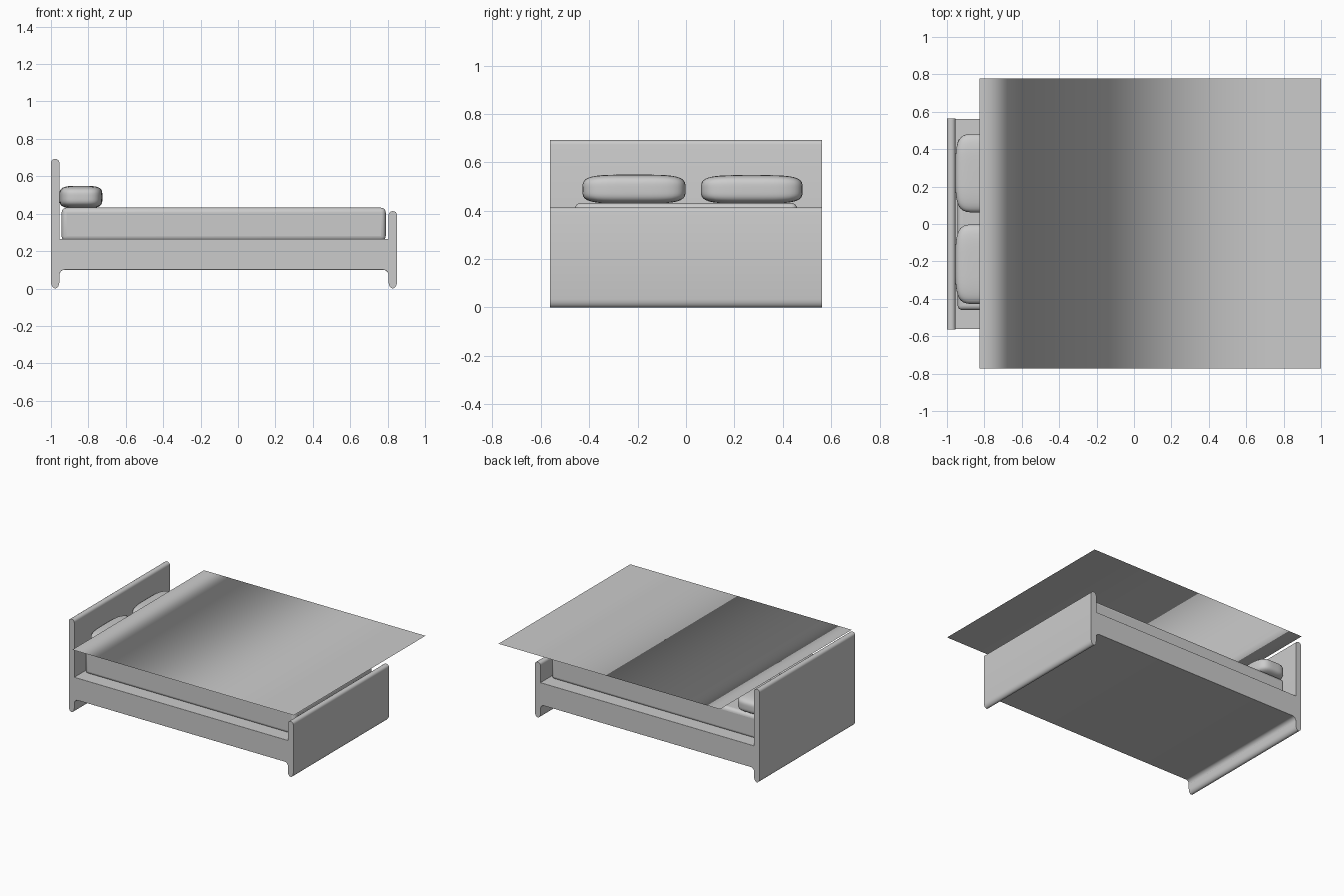
import bpy, bmesh, math
from mathutils import Vector

if "Cube" in bpy.data.objects:
    bpy.data.objects.remove(bpy.data.objects["Cube"])


def finish(name, bm, angle=35):
    bmesh.ops.recalc_face_normals(bm, faces=bm.faces)
    mesh = bpy.data.meshes.new(name)
    bm.to_mesh(mesh)
    bm.free()
    ob = bpy.data.objects.new(name, mesh)
    bpy.context.collection.objects.link(ob)
    bpy.ops.object.select_all(action='DESELECT')
    ob.select_set(True)
    bpy.context.view_layer.objects.active = ob
    bpy.ops.object.shade_smooth_by_angle(angle=math.radians(angle))
    return ob


def extrude_profile(name, pts, y0, y1):
    bm = bmesh.new()
    face = bm.faces.new([bm.verts.new((x, y0, z)) for x, z in pts])
    res = bmesh.ops.extrude_face_region(bm, geom=[face])
    verts = [v for v in res['geom'] if isinstance(v, bmesh.types.BMVert)]
    bmesh.ops.translate(bm, verts=verts, vec=(0, y1 - y0, 0))
    return finish(name, bm)


def arc(cx, cz, rx, rz, a0, a1, n=8):
    return [(cx + rx * math.cos(math.radians(a0 + (a1 - a0) * i / n)),
             cz + rz * math.sin(math.radians(a0 + (a1 - a0) * i / n))) for i in range(n + 1)]


def board(name, x0, x1, top):
    # Upright panel with rounded top and foot
    c, r = (x0 + x1) / 2, (x1 - x0) / 2
    pts = arc(c, top - 0.02, r, 0.02, 0, 180) + arc(c, 0.035, r, 0.035, 180, 360)
    return extrude_profile(name, pts, -0.563, 0.563)


def add_bevel(ob, width, segments):
    mod = ob.modifiers.new("rounding", 'BEVEL')
    mod.width, mod.segments = width, segments
    mod.limit_method = 'ANGLE'
    mod.angle_limit = math.radians(40)


def pillow(name, centre, half, p=4.0):
    # Subdivided cube pushed out to a soft superellipsoid
    bm = bmesh.new()
    bmesh.ops.create_cube(bm, size=2)
    bmesh.ops.subdivide_edges(bm, edges=bm.edges[:], cuts=11, use_grid_fill=True)
    for v in bm.verts:
        r = sum(abs(c) ** p for c in v.co) ** (-1 / p)
        v.co = Vector([centre[i] + v.co[i] * r * half[i] for i in range(3)])
    return finish(name, bm, 60)


# Headboard and footboard
board("headboard", -1.0, -0.955, 0.693)
board("footboard", 0.805, 0.85, 0.414)

# Bed base, with small fillets where it meets the boards underneath
base = ([(-0.957, 0.265), (-0.957, 0.07)] + arc(-0.927, 0.07, 0.028, 0.03, 180, 90, 5)
        + arc(0.777, 0.07, 0.028, 0.03, 90, 0, 5) + [(0.807, 0.07), (0.807, 0.265)])
frame = extrude_profile("bed_base", base, -0.562, 0.562)
add_bevel(frame, 0.008, 3)

# Mattress
mattress = extrude_profile("mattress", [(-0.943, 0.255), (0.79, 0.255), (0.79, 0.432), (-0.943, 0.432)],
                           -0.46, 0.46)
add_bevel(mattress, 0.025, 4)

# Pillows
pillow("left_pillow", (-0.84, -0.215, 0.489), (0.115, 0.213, 0.06))
pillow("right_pillow", (-0.84, 0.272, 0.488), (0.115, 0.21, 0.059))

# Flat hovering blanket with a thin folded-over band near the head end
bm = bmesh.new()
prof = [(-0.825, 0.585), (-0.59, 0.5855), (-0.66, 0.585), (0.75, 0.585), (0.83, 0.585), (1.0, 0.585)]
rows = [[bm.verts.new((x, y, z)) for x, z in prof] for y in (-0.772, 0.778)]
for i in range(len(prof) - 1):
    bm.faces.new((rows[0][i], rows[0][i + 1], rows[1][i + 1], rows[1][i]))
finish("blanket", bm, 180)
